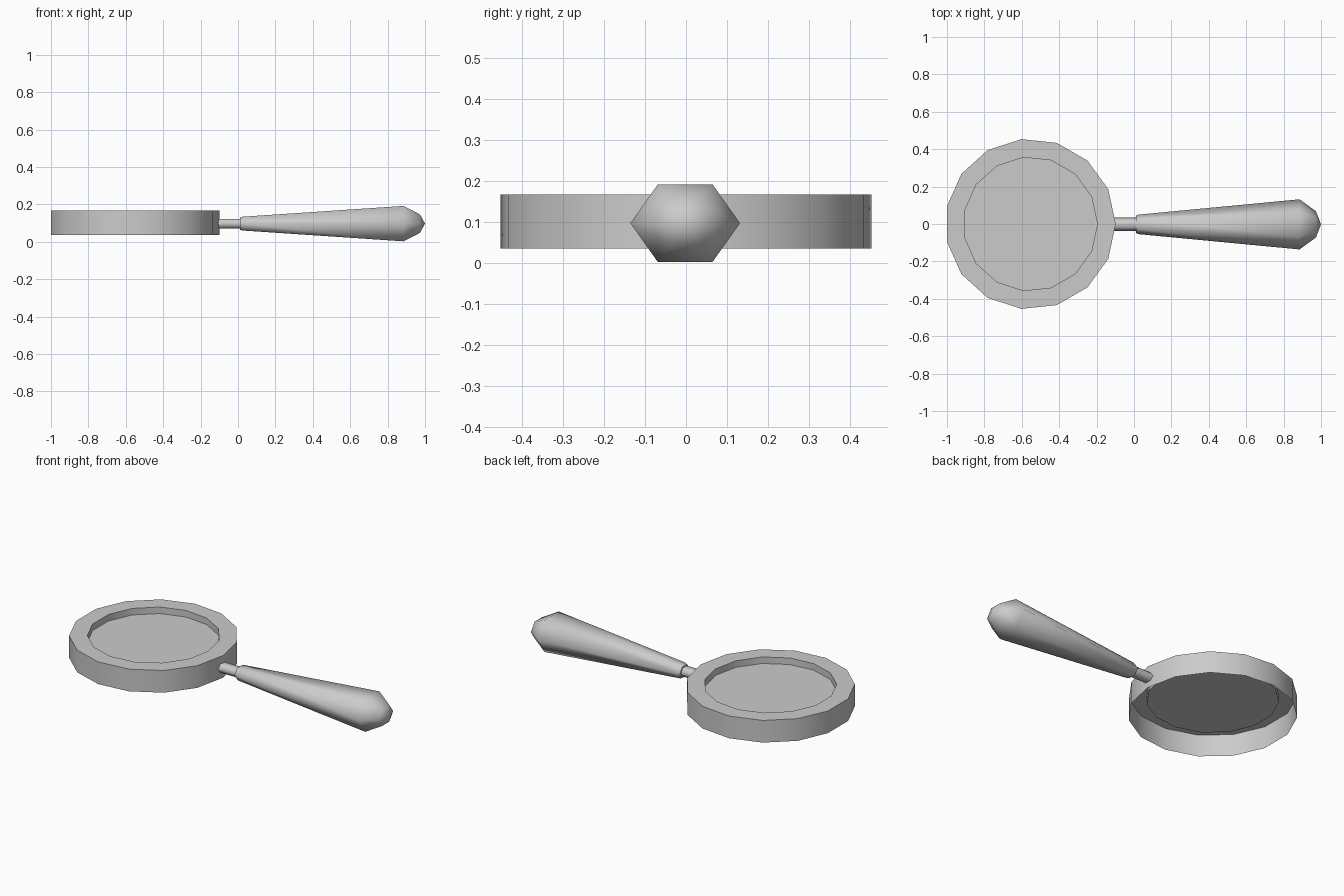
import bpy, bmesh
from math import cos, sin, tau, radians

if "Cube" in bpy.data.objects:
    bpy.data.objects.remove(bpy.data.objects["Cube"])


def lathe(name, profile, sides, point, angle, centre=None):
    """Sweep (radius, position) rings; radius 0 closes to a point or flat cap."""
    bm = bmesh.new()
    rings = []
    for r, t in profile:
        n = sides if r else 1
        rings.append([bm.verts.new(point(r, t, tau * i / sides)) for i in range(n)])
    for a, b in zip(rings, rings[1:]):
        for i in range(sides):
            j = (i + 1) % sides
            if len(b) == 1:
                bm.faces.new((a[i], a[j], b[0]))
            elif len(a) == 1:
                bm.faces.new((a[0], b[j], b[i]))
            else:
                bm.faces.new((a[i], a[j], b[j], b[i]))
    if centre == "fill_last":
        bm.faces.new(rings[-1])
    bmesh.ops.recalc_face_normals(bm, faces=bm.faces)
    # open shells: point the level top surfaces upward
    if centre and bm.faces[:][-1].normal.z < 0:
        bmesh.ops.reverse_faces(bm, faces=bm.faces[:])
    me = bpy.data.meshes.new(name)
    bm.to_mesh(me)
    bm.free()
    ob = bpy.data.objects.new(name, me)
    bpy.context.collection.objects.link(ob)
    bpy.ops.object.select_all(action='DESELECT')
    ob.select_set(True)
    bpy.context.view_layer.objects.active = ob
    bpy.ops.object.shade_smooth_by_angle(angle=radians(angle))
    return ob


def upright(r, z, a):
    return (-0.554 + r * cos(a), r * sin(a), z)


def lengthwise(r, x, a):
    # hexagonal section, slightly flattened in height
    return (x, -0.002 + r * cos(a), 0.097 + 0.815 * r * sin(a))


# Head: outer wall, flat rim, shallow recess and floor, open underneath
lathe("head", [(0.456, 0.035), (0.456, 0.167), (0.358, 0.167), (0.358, 0.128)],
      15, upright, 40, "fill_last")

# Neck: thin rod joining head and handle
lathe("neck", [(0.036, -0.115), (0.036, 0.03)], 6, lengthwise, 80)

# Handle: tapered grip with flat front cap and blunt pointed end
lathe("handle", [(0, 0.01), (0.046, 0.01), (0.052, 0.022), (0.134, 0.885), (0.07, 0.973), (0, 1.0)],
      6, lengthwise, 65)
